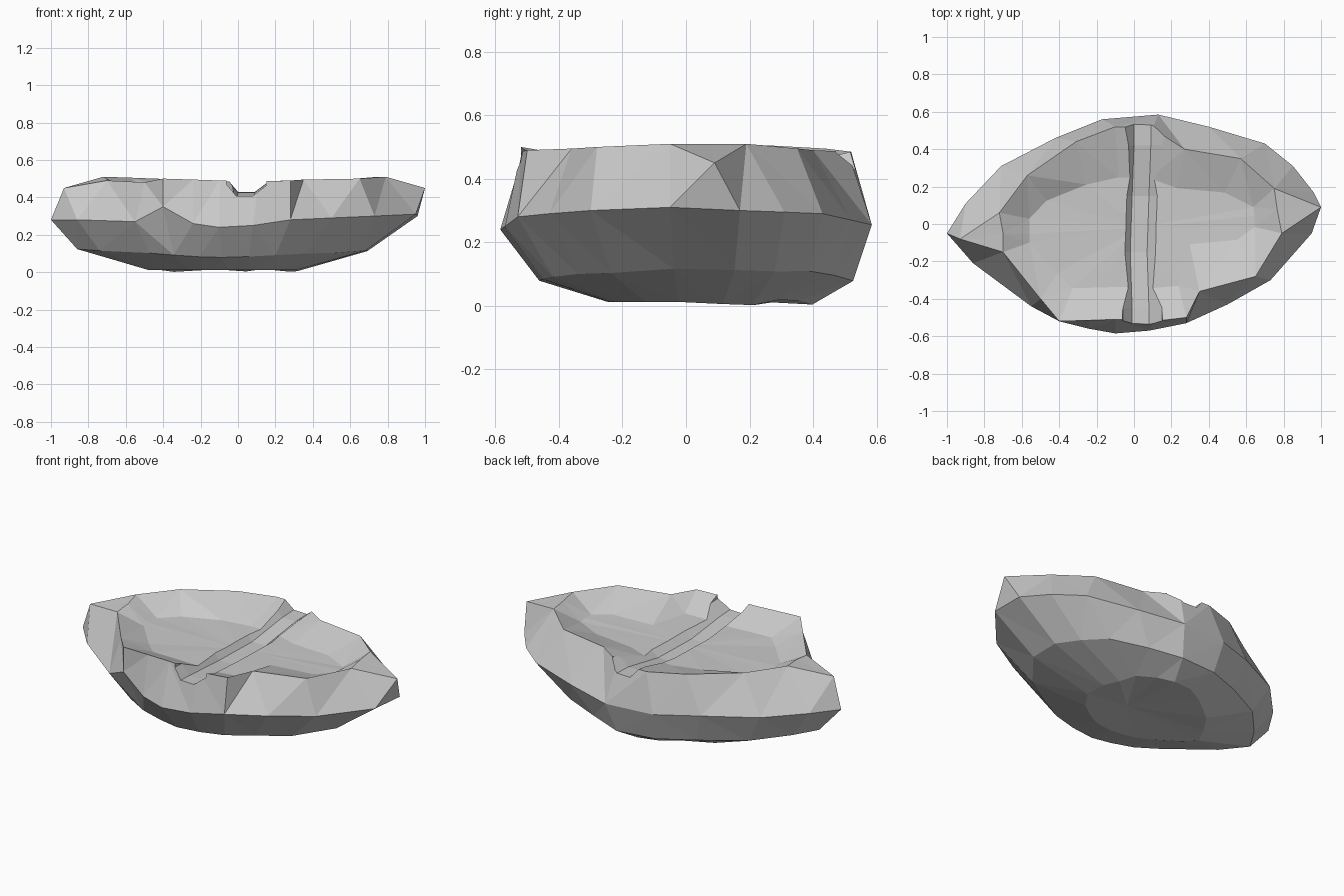
import bpy, bmesh, random

if "Cube" in bpy.data.objects:
    bpy.data.objects.remove(bpy.data.objects["Cube"])
random.seed(4)

# Widest outline of the stone and the raised rim above it, point for point
girth = [(-1, -.05, .28), (-.86, -.21, .28), (-.55, -.44, .27), (-.40, -.52, .35), (-.24, -.56, .26),
         (-.10, -.585, .24), (.08, -.57, .25), (.28, -.53, .28), (.50, -.43, .29), (.73, -.30, .30),
         (.95, -.05, .31), (.96, .17, .30), (.85, .31, .295), (.70, .43, .29), (.40, .52, .27),
         (.13, .585, .255), (-.17, .56, .26), (-.42, .46, .28), (-.71, .31, .29), (-.90, .11, .29)]
rim = [(-.93, -.08, .45), (-.70, -.15, .49), (-.50, -.40, .48), (-.40, -.52, .50), (-.24, -.515, .495),
       (-.10, -.51, .49), (.11, -.52, .485), (.28, -.50, .49), (.35, -.36, .495), (.65, -.28, .50),
       (.79, -.05, .51), (1, .09, .45), (.75, .19, .51), (.57, .35, .495), (.27, .40, .49),
       (.10, .51, .485), (-.10, .52, .485), (-.31, .44, .495), (-.57, .26, .505), (-.72, .06, .51)]


def jit(a):
    return random.uniform(-a, a)


def loft(name, rings, low=None, high=None):
    bm = bmesh.new()
    loops = [[bm.verts.new(p) for p in r] for r in rings]
    n = len(loops[0])
    for a, b in zip(loops, loops[1:]):
        for i in range(n):
            j = (i + 1) % n
            bm.faces.new((a[i], a[j], b[j], b[i]))
    for loop, tip in ((loops[0], low), (loops[-1], high)):
        if tip:
            c = bm.verts.new(tip)
            for i in range(n):
                bm.faces.new((loop[i], loop[(i + 1) % n], c))
        else:
            bm.faces.new(loop)
    bmesh.ops.remove_doubles(bm, verts=bm.verts[:], dist=.0005)
    bmesh.ops.recalc_face_normals(bm, faces=bm.faces[:])
    bmesh.ops.triangulate(bm, faces=bm.faces[:])
    me = bpy.data.meshes.new(name)
    bm.to_mesh(me)
    bm.free()
    ob = bpy.data.objects.new(name, me)
    bpy.context.collection.objects.link(ob)
    return ob


def taper(p, left, right, front, back):
    return p[0] * (left if p[0] < 0 else right), p[1] * (front if p[1] < 0 else back)


# Stone body: underside, belly, girth, rim, lip behind the two tips, dished floor
under, belly = [], []
for p in girth:
    x, y = taper(p, .48, .33, .42, .68)
    under.append((x, y, .012 if y < 0 else max(0, .01 + jit(.01))))
    x, y = taper(p, .86, .72, .79, .90)
    belly.append((x, y, .075 + .06 * abs(x) + jit(.006)))
lip = list(rim)
lip[0], lip[11] = (-.70, -.05, .50), (.765, .08, .51)
floor = []
for p in rim:
    x, y = taper(p, .82, .85, .30 if p[0] > .3 else .66, .48)
    floor.append((max(-.56, min(.645, x)), y, .415 + .015 * abs(x) + jit(.003)))
stone = loft("stone", [under, belly, girth, rim, lip, floor], low=(.05, 0, .025), high=(.03, -.02, .412))

# Shallow groove running front to back across the dish
sections = []
for y, z, dx in ((-.7, .415, 0), (-.45, .405, 0), (-.15, .38, -.01), (.15, .38, 0), (.42, .425, .01), (.7, .435, .01)):
    sections.append([(-.01 + dx, y, z), (.08 + dx, y, z), (.15 + dx, y, z + .055),
                     (.17 + dx, y, .7), (-.08 + dx, y, .7), (-.06 + dx, y, z + .06)])
cutter = loft("groove_cutter", sections)
cutter.hide_render = True

mod = stone.modifiers.new("groove", 'BOOLEAN')
mod.operation = 'DIFFERENCE'
mod.solver = 'EXACT'
mod.object = cutter
bpy.context.view_layer.update()
carved = bpy.data.meshes.new_from_object(stone.evaluated_get(bpy.context.evaluated_depsgraph_get()))
stone.modifiers.clear()
stone.data = carved
bpy.data.objects.remove(cutter)
